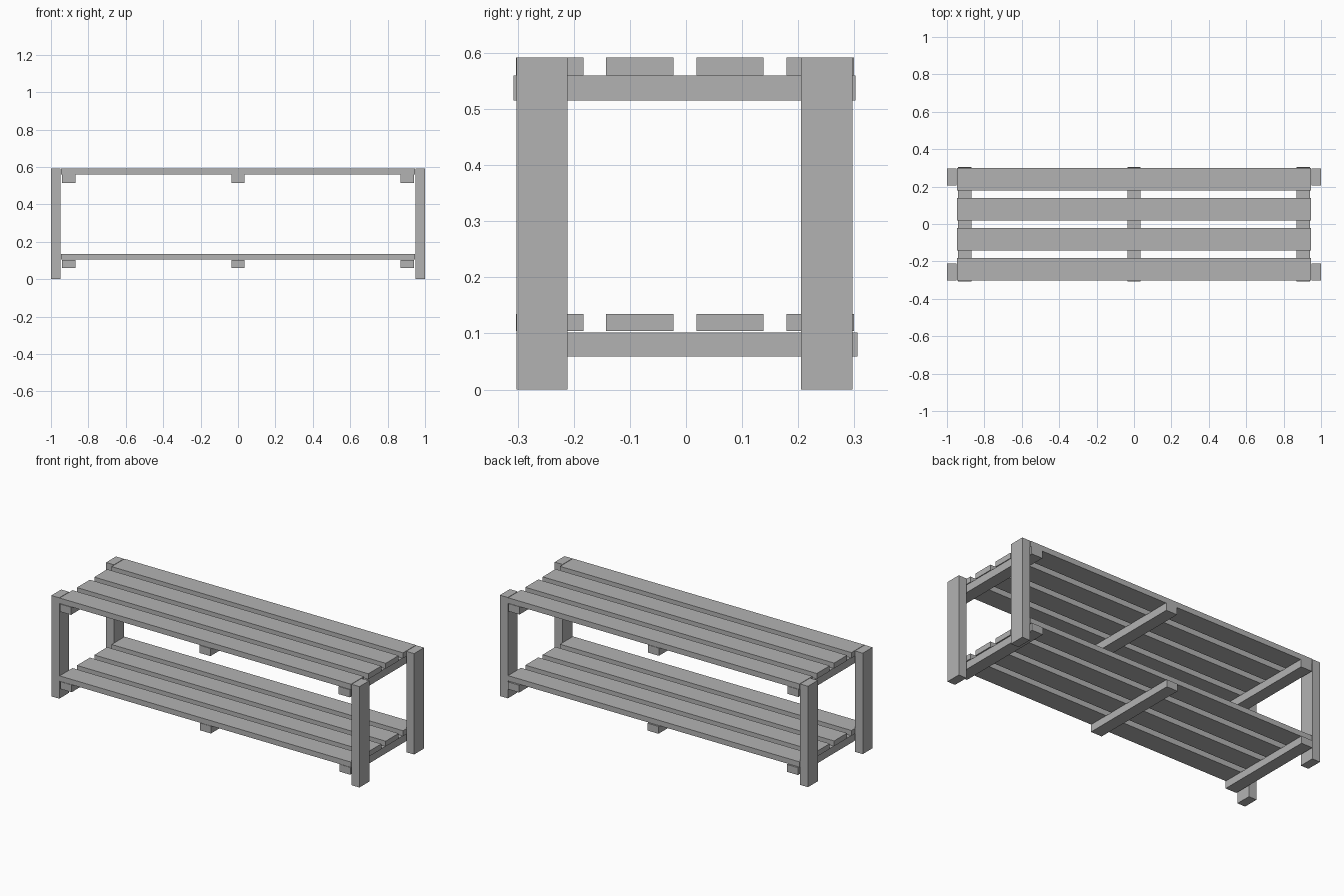
import bpy

cube = bpy.data.objects.get("Cube")
if cube:
    bpy.data.objects.remove(cube, do_unlink=True)

GREY = (0.45, 0.45, 0.45, 1.0)
mat = bpy.data.materials.new("plain_grey")
mat.use_nodes = True
mat.diffuse_color = GREY
mat.node_tree.nodes["Principled BSDF"].inputs["Base Color"].default_value = GREY


def board(name, x, y, z):
    """Add a box spanning the (low, high) range on each axis."""
    spans = (x, y, z)
    bpy.ops.mesh.primitive_cube_add(size=1, location=[(a + b) / 2 for a, b in spans])
    obj = bpy.context.object
    obj.name = name
    obj.scale = [b - a for a, b in spans]
    bpy.ops.object.transform_apply(location=False, rotation=False, scale=True)
    obj.data.materials.append(mat)


# Four corner legs
for side, x in (("right", (-1.0, -0.949)), ("left", (0.949, 1.0))):
    for end, y in (("front", (-0.302, -0.211)), ("back", (0.205, 0.297))):
        board(f"{end}_{side}_leg", x, y, (0, 0.592))

# Two shelves: slats lying on three cross bars
SLAT_WIDTH, SLAT_PITCH, SLAT_START = 0.12, 0.1607, -0.303
shelves = (
    ("seat", (0.56, 0.592), (0.515, 0.56), (-0.307, 0.302)),
    ("lower_shelf", (0.104, 0.135), (0.059, 0.102), (-0.302, 0.306)),
)
for shelf, slat_z, bar_z, bar_y in shelves:
    for i in range(4):
        y = SLAT_START + i * SLAT_PITCH
        board(f"{shelf}_slat_{i + 1}", (-0.946, 0.946), (y, y + SLAT_WIDTH), slat_z)
    for place, x in (("right", -0.905), ("middle", 0), ("left", 0.905)):
        board(f"{shelf}_{place}_cross_bar", (x - 0.036, x + 0.036), bar_y, bar_z)
